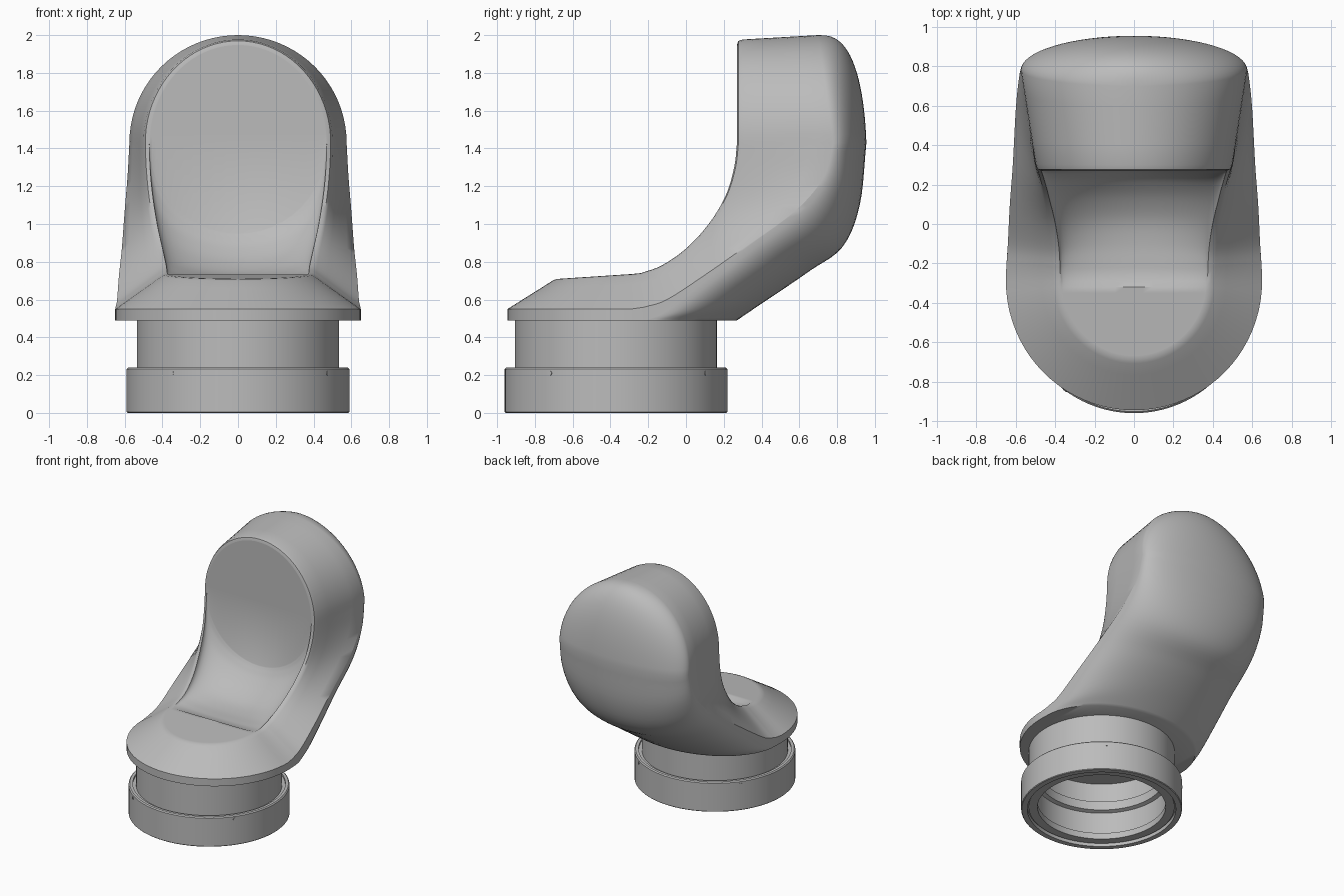
import bpy, bmesh
from math import sin, cos, pi, radians
from mathutils import Vector, Matrix

if "Cube" in bpy.data.objects:
    bpy.data.objects.remove(bpy.data.objects["Cube"], do_unlink=True)

grey = bpy.data.materials.new("plain grey")
grey.use_nodes = True
grey.diffuse_color = (0.5, 0.5, 0.5, 1)
grey.node_tree.nodes["Principled BSDF"].inputs["Base Color"].default_value = grey.diffuse_color

BASE_Y = -0.37


def finish(bm, name, angle=35):
    """Turn a bmesh into a smooth shaded object."""
    bmesh.ops.remove_doubles(bm, verts=bm.verts, dist=0.0002)
    bmesh.ops.recalc_face_normals(bm, faces=bm.faces)
    mesh = bpy.data.meshes.new(name)
    bm.to_mesh(mesh)
    bm.free()
    mesh.materials.append(grey)
    obj = bpy.data.objects.new(name, mesh)
    bpy.context.collection.objects.link(obj)
    bpy.ops.object.select_all(action="DESELECT")
    obj.select_set(True)
    bpy.context.view_layer.objects.active = obj
    bpy.ops.object.shade_smooth_by_angle(angle=radians(angle))
    return obj


def catmull(rows, steps):
    """Smooth interpolation through rows of station values."""
    rows = [Vector(r) for r in rows]
    rows = [2 * rows[0] - rows[1]] + rows + [2 * rows[-1] - rows[-2]]
    out = []
    for a, b, c, d in zip(rows, rows[1:], rows[2:], rows[3:]):
        for i in range(steps):
            t = i / steps
            out.append(0.5 * (2 * b + (c - a) * t + (2 * a - 5 * b + 4 * c - d) * t ** 2
                              + (3 * b - a - 3 * c + d) * t ** 3))
    return out + [rows[-2]]


def section(mouth, rim, foot_z, back, scoop=None):
    """Closed cross-section: scoop, lip, outer wall, foot and back arc."""
    pivot = Vector((0, max(-0.29, mouth.y), min(1.43, mouth.z)))
    inner = mouth.lerp(pivot, 0.05)
    outer = mouth.lerp(rim, 0.07)
    foot = Vector((rim.x, rim.y, foot_z))
    scoop = scoop or Vector((0, inner.y, inner.z))
    half = []
    for i in range(13):
        a = i / 12 * pi / 2
        p = scoop.lerp(inner, 1 - cos(a))
        half.append(Vector((inner.x * sin(a), p.y, p.z)))
    half.append(((inner + outer) / 2).lerp(mouth, 0.55))
    half += [outer.lerp(rim, k / 4) for k in range(5)]
    for i in range(17):
        a = i / 16 * pi / 2
        p = foot.lerp(back, sin(a))
        half.append(Vector((foot.x * cos(a), p.y, p.z)))
    return half + [Vector((-p.x, p.y, p.z)) for p in half[-2:0:-1]]


# Hood: flange nose, bent middle and rounded top joined as one skin
sections = []
STEPS = 20
for i in range(STEPS):
    t = i / STEPS * pi / 2
    y = -0.29 - 0.655 * cos(t)
    sections.append(section(Vector((0.39 * sin(t), -0.29 - 0.4 * cos(t), 0.735 - 0.025 * cos(t))),
                            Vector((0.65 * sin(t), y, 0.55)), 0.49, Vector((0, y, 0.49))))

# mouth xyz, rim xyz, foot z, back yz, scoop yz
bend = [
    (0.39, -0.29, 0.735, 0.65, -0.29, 0.55, 0.49, -0.29, 0.49, -0.29, 0.71),
    (0.395, -0.24, 0.74, 0.648, -0.22, 0.56, 0.49, 0.27, 0.49, -0.22, 0.71),
    (0.4, -0.13, 0.78, 0.64, -0.1, 0.6, 0.54, 0.38, 0.565, -0.1, 0.715),
    (0.42, 0, 0.87, 0.63, 0.1, 0.73, 0.7, 0.5, 0.645, 0.02, 0.74),
    (0.45, 0.12, 1, 0.615, 0.3, 0.87, 0.86, 0.66, 0.755, 0.13, 0.8),
    (0.475, 0.21, 1.15, 0.6, 0.58, 1.07, 1.07, 0.83, 0.88, 0.21, 0.87),
    (0.49, 0.255, 1.3, 0.585, 0.73, 1.25, 1.25, 0.92, 1.1, 0.25, 0.92),
    (0.495, 0.27, 1.43, 0.575, 0.78, 1.43, 1.43, 0.955, 1.43, 0.27, 0.95),
]
for r in [Vector(bend[0])] + catmull(bend[1:], 5):
    sections.append(section(Vector(r[0:3]), Vector(r[3:6]), r[6],
                            Vector((0, r[7], r[8])), Vector((0, r[9], r[10]))))

for i in range(1, STEPS + 1):
    t = i / STEPS * pi / 2
    c, s = max(0, cos(t)), sin(t)
    rim = Vector((0.575 * c, 0.78 - 0.08 * s, 1.43 + 0.57 * s))
    back = Vector((0, rim.y + (0.175 + 0.06 * s) * c ** 0.7, rim.z))
    sections.append(section(Vector((0.495 * c, 0.27, 1.43 + 0.545 * s)), rim, rim.z, back))

bm = bmesh.new()
rings = [[bm.verts.new(p) for p in loop] for loop in sections]
for a, b in zip(rings, rings[1:]):
    for k in range(len(a)):
        j = (k + 1) % len(a)
        bm.faces.new((a[k], a[j], b[j], b[k]))
finish(bm, "hood", 40)


def lathe(name, profile):
    """Revolve a closed radius and height profile around the base axis."""
    bm = bmesh.new()
    verts = [bm.verts.new((r, BASE_Y, z)) for r, z in profile]
    edges = [bm.edges.new((v, verts[(i + 1) % len(verts)])) for i, v in enumerate(verts)]
    bmesh.ops.spin(bm, geom=verts + edges, cent=(0, BASE_Y, 0), axis=(0, 0, 1),
                   angle=2 * pi, steps=96)
    return finish(bm, name, 30)


# Neck tube with inner steps
lathe("neck", [(0.535, 0.02), (0.535, 0.495), (0.48, 0.495), (0.48, 0.34), (0.46, 0.33),
               (0.46, 0.26), (0.49, 0.25), (0.49, 0.08), (0.47, 0.07), (0.47, 0.02)])
# Collar with a shallow groove on top
lathe("collar", [(0.545, 0), (0.585, 0), (0.59, 0.005), (0.59, 0.232), (0.582, 0.24),
                 (0.56, 0.24), (0.56, 0.225), (0.53, 0.225), (0.53, 0.03), (0.545, 0.03)])

# Set screws around the collar
for k in range(4):
    bm = bmesh.new()
    turn = Matrix.Rotation(radians(-36.4 + 90 * k), 4, "Z")
    place = Matrix.Translation((0, BASE_Y, 0.21)) @ turn @ Matrix.Translation((0.585, 0, 0))
    bmesh.ops.create_cone(bm, cap_ends=True, segments=16, radius1=0.012, radius2=0.012,
                          depth=0.016, matrix=place @ Matrix.Rotation(pi / 2, 4, "Y"))
    finish(bm, "set_screw_%d" % (k + 1))
